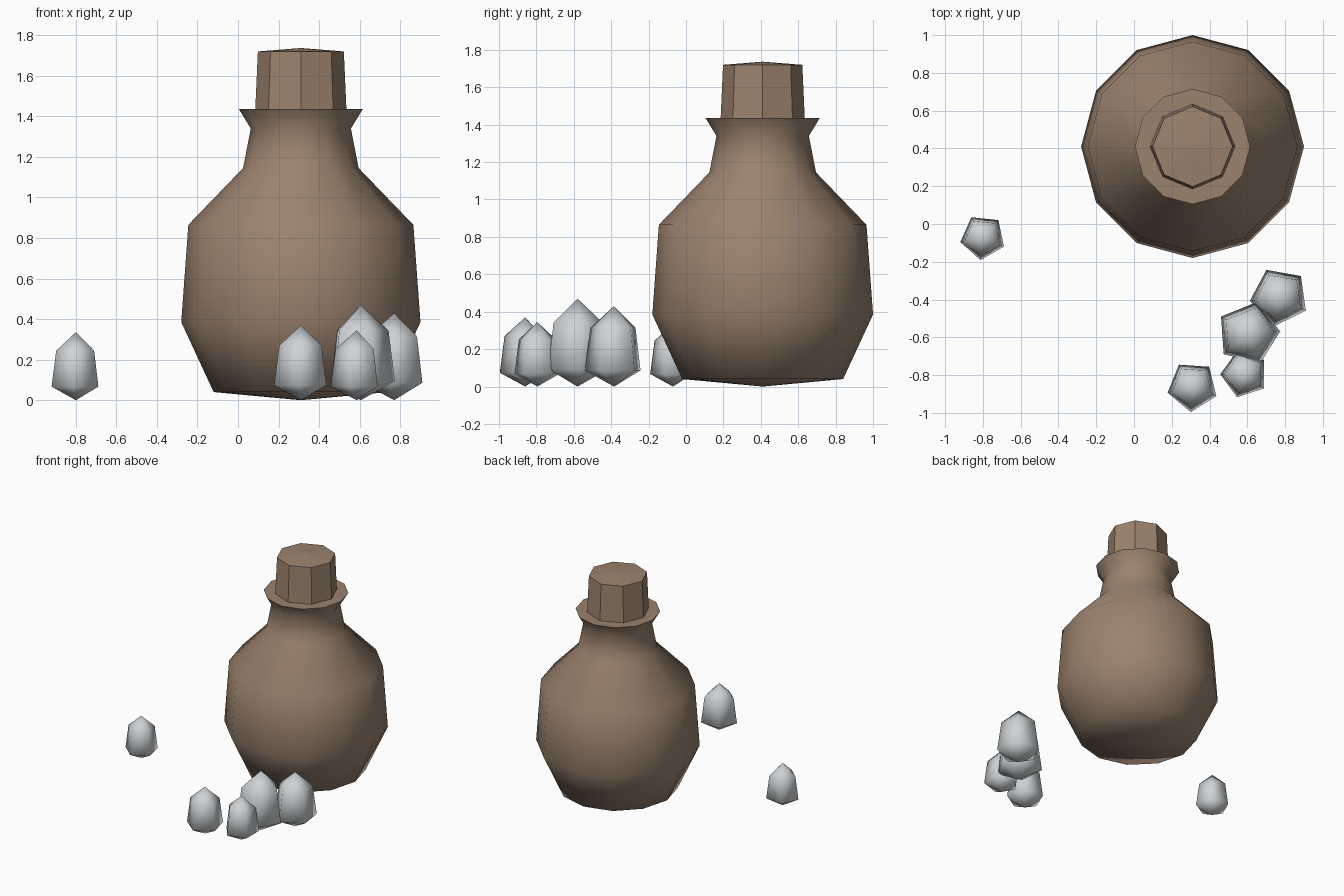
import bpy, bmesh
from math import cos, sin, radians, tau

cube = bpy.data.objects.get("Cube")
if cube:
    bpy.data.objects.remove(cube, do_unlink=True)


def material(name, rgb):
    m = bpy.data.materials.new(name)
    m.use_nodes = True
    m.diffuse_color = (*rgb, 1)
    bsdf = next(n for n in m.node_tree.nodes if n.type == "BSDF_PRINCIPLED")
    bsdf.inputs["Base Color"].default_value = (*rgb, 1)
    return m


def lathe(name, profile, sides, centre, turn, mat, smooth):
    """Spin (radius, z) points about a vertical axis; radius 0 makes a tip."""
    bm = bmesh.new()
    rings = []
    for r, z in profile:
        angles = [radians(turn) + tau * i / sides for i in range(sides if r else 1)]
        rings.append([bm.verts.new((r * cos(a), r * sin(a), z)) for a in angles])
    for low, high in zip(rings, rings[1:]):
        for i in range(sides):
            j = (i + 1) % sides
            corners = [low[i % len(low)], low[j % len(low)],
                       high[j % len(high)], high[i % len(high)]]
            bm.faces.new(list(dict.fromkeys(corners)))
    # Close any open end with a flat cap
    if len(rings[0]) > 1:
        bm.faces.new(rings[0][::-1])
    if len(rings[-1]) > 1:
        bm.faces.new(rings[-1])
    bmesh.ops.recalc_face_normals(bm, faces=bm.faces)
    for f in bm.faces:
        f.smooth = smooth
    # Keep only strong creases sharp
    for e in bm.edges:
        e.smooth = e.calc_face_angle(0) < radians(65)
    mesh = bpy.data.meshes.new(name)
    bm.to_mesh(mesh)
    bm.free()
    mesh.materials.append(mat)
    ob = bpy.data.objects.new(name, mesh)
    ob.location = (*centre, 0)
    bpy.context.collection.objects.link(ob)
    return ob


brown = material("clay brown", (0.33, 0.225, 0.155))
grey = material("pale grey", (0.62, 0.65, 0.67))

# Jug body with flared lip, and its faceted stopper
jug_centre = (0.31, 0.41)
jug_profile = [(0, 0), (0.43, 0.04), (0.59, 0.385), (0.555, 0.865),
               (0.285, 1.145), (0.247, 1.34), (0.305, 1.435)]
lathe("jug_body", jug_profile, 12, jug_centre, 0, brown, True)
stopper_profile = [(0.225, 1.432), (0.212, 1.72), (0, 1.737)]
lathe("stopper", stopper_profile, 8, jug_centre, 0, brown, False)

# Pointed stones scattered in front: centre, radius, height, turn
stones = [
    ((-0.80, -0.07), 0.122, 0.335, -24),
    ((0.77, -0.385), 0.158, 0.43, -28),
    ((0.605, -0.58), 0.17, 0.47, 4),
    ((0.31, -0.86), 0.136, 0.37, -22),
    ((0.585, -0.795), 0.128, 0.345, -36),
]
for n, (centre, r, h, turn) in enumerate(stones, 1):
    shape = [(0, 0), (r, 0.2 * h), (0.81 * r, 0.73 * h), (0, h)]
    lathe(f"stone_{n}", shape, 5, centre, turn, grey, True)
